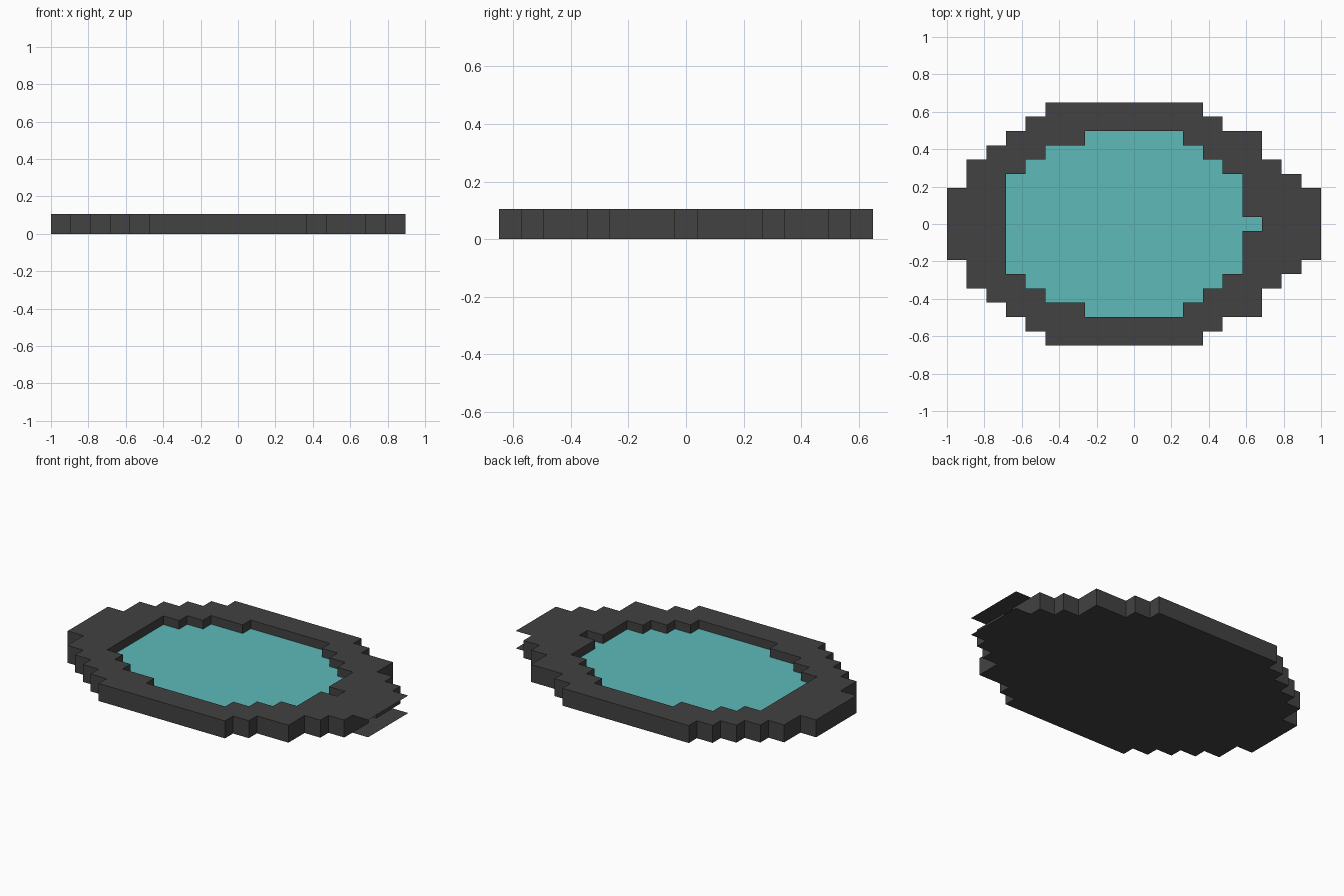
import bpy

cube = bpy.data.objects.get("Cube")
if cube:
    bpy.data.objects.remove(cube, do_unlink=True)

# Cell size of the stepped outline, and the levels
COLS = 19
DX, DY = 2 / COLS, 0.65 / 8.5
HEIGHT, FLOOR = 0.105, 0.053


def material(name, colour):
    mat = bpy.data.materials.new(name)
    mat.use_nodes = True
    mat.diffuse_color = (*colour, 1)
    mat.node_tree.nodes["Principled BSDF"].inputs["Base Color"].default_value = (*colour, 1)
    return mat


dark = material("charcoal", (0.054, 0.054, 0.054))
teal = material("teal", (0.112, 0.49, 0.49))


def steps(start, runs):
    """Upper half of a stepped outline; runs are (end column, half height in cells)."""
    points = []
    for end, half in runs:
        for col in (start, end):
            points.append((col * DX - 1, half * DY))
        start = end
    return points


def mirrored(path):
    return [(x, -y) for x, y in path]


def full_loop(path):
    """Clockwise closed outline from its upper half."""
    return path + mirrored(path)[::-1]


def at(path, z):
    return [(x, y, z) for x, y in path]


def make(name, polygons, mat):
    verts, faces = [], []
    for poly in polygons:
        faces.append(range(len(verts), len(verts) + len(poly)))
        verts += poly
    mesh = bpy.data.meshes.new(name)
    mesh.from_pydata(verts, [], [list(f) for f in faces])
    mesh.materials.append(mat)
    obj = bpy.data.objects.new(name, mesh)
    bpy.context.collection.objects.link(obj)
    return obj


def walls(loop, low, high, inward=False):
    quads = []
    for a, b in zip(loop, loop[1:] + loop[:1]):
        quad = [(*a, low), (*a, high), (*b, high), (*b, low)]
        quads.append(quad[::-1] if inward else quad)
    return quads


# Stepped profiles
side = [(1, 2.5), (2, 4.5), (3, 5.5), (4, 6.5), (5, 7.5), (13, 8.5),
        (14, 7.5), (16, 6.5), (17, 4.5), (18, 3.5)]
outer = steps(0, side + [(19, 2.5)])
inner = steps(3, [(4, 3.5), (5, 4.5), (7, 5.5), (12, 6.5), (13, 5.5),
                  (14, 4.5), (15, 3.5), (16, 0.5)])

# Flat rim around the pool, as two mirrored halves
half = ([(outer[0][0], 0)] + outer + [(outer[-1][0], 0)]
        + [(inner[-1][0], 0)] + inner[::-1] + [(inner[0][0], 0)])
make("rim_top", [at(half[::-1], HEIGHT), at(mirrored(half), HEIGHT)], dark)

# Underside
make("base", [at(full_loop(outer), 0)], dark)

# Outer wall stops one cell short of the +x end, with a slot in its middle
notch = [(18 * DX - 1, 0.5 * DY), (17 * DX - 1, 0.5 * DY)]
make("outer_wall", walls(full_loop(steps(0, side) + notch), 0, HEIGHT), dark)

# Sunken pool
make("pool_wall", walls(full_loop(inner), FLOOR, HEIGHT, inward=True), dark)
make("pool_surface", [at(full_loop(inner)[::-1], FLOOR)], teal)
